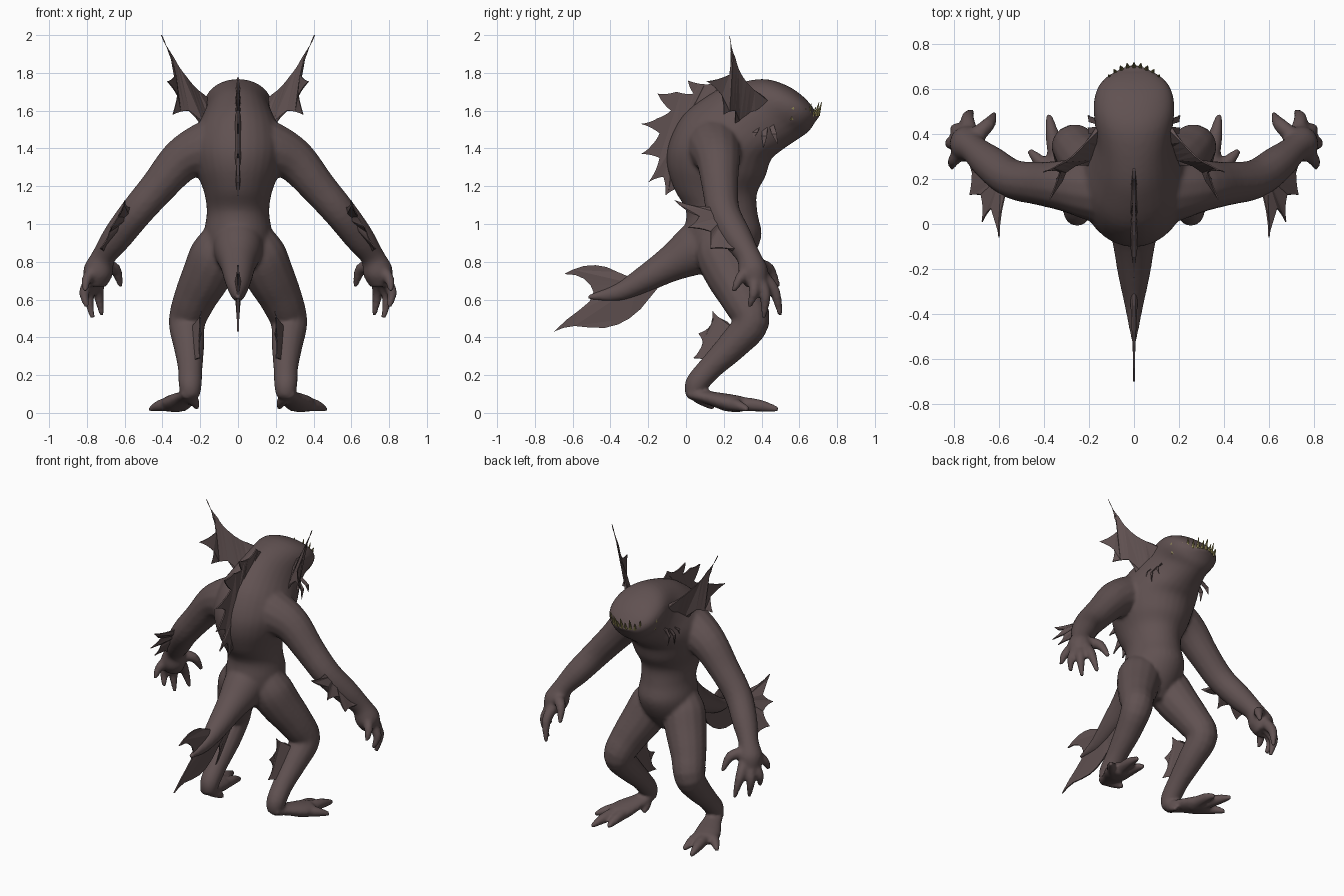
import bpy, bmesh, math
from mathutils import Vector as V


def material(name, rgb):
    m = bpy.data.materials.new(name)
    m.diffuse_color = (*rgb, 1)
    return m


SKIN = material("skin_brown", (0.118, 0.083, 0.083))
OLIVE = material("olive", (0.29, 0.25, 0.095))


def make(name, bm, mat):
    bmesh.ops.recalc_face_normals(bm, faces=bm.faces)
    me = bpy.data.meshes.new(name)
    bm.to_mesh(me)
    bm.free()
    me.materials.append(mat)
    ob = bpy.data.objects.new(name, me)
    bpy.context.collection.objects.link(ob)
    return ob


def spline(keys, steps=4):
    """Catmull-Rom through tuples of any length."""
    k = [keys[0]] + list(keys) + [keys[-1]]
    out = []
    for i in range(1, len(k) - 2):
        for s in range(steps):
            t = s / steps
            out.append([0.5 * (2 * b + (c - a) * t + (2 * a - 5 * b + 4 * c - d) * t * t
                               + (3 * b - a - 3 * c + d) * t ** 3)
                        for a, b, c, d in zip(k[i - 1], k[i], k[i + 1], k[i + 2])])
    return out + [list(keys[-1])]


def loft(bm, rings, n=20):
    """Skin rings given as centre, half-axis u, half-axis v."""
    rows = []
    for c, u, v in rings:
        rows.append([bm.verts.new(c + u * math.cos(2 * math.pi * i / n) + v * math.sin(2 * math.pi * i / n))
                     for i in range(n)])
    for a, b in zip(rows, rows[1:]):
        for i in range(n):
            bm.faces.new((a[i], a[(i + 1) % n], b[(i + 1) % n], b[i]))
    bm.faces.new(rows[0][::-1])
    bm.faces.new(rows[-1])


def trunk(bm, keys):
    """Keys: back y, back z, front y, front z, half width."""
    loft(bm, [(V((0, (a + c) / 2, (b + d) / 2)), V((w, 0, 0)), V((0, (c - a) / 2, (d - b) / 2)))
              for a, b, c, d, w in spline(keys)], 32)


def tube(bm, keys, side=1, flat=1.0):
    """Keys: x, y, z, radius; flat squashes the second cross axis."""
    p = spline([(k[0] * side, *k[1:]) for k in keys])
    rings, u = [], None
    for i, q in enumerate(p):
        t = (V(p[min(i + 1, len(p) - 1)][:3]) - V(p[max(i - 1, 0)][:3])).normalized()
        if u is None:
            u = t.cross(V((0, 0, 1)) if abs(t.z) < 0.9 else V((0, 1, 0)))
        u = (u - t * u.dot(t)).normalized()
        rings.append((V(q[:3]), u * q[3], u.cross(t) * q[3] * flat))
    loft(bm, rings, 14)


def fin(name, pts, thick, roots, bow=0.1, mirrored=True):
    """Spiked membrane with scalloped edges; the last `roots` points sit thick in the body."""
    pts = [V(p) for p in pts]
    mid = sum(pts, V()) / len(pts)
    bm = bmesh.new()
    ring, thick_ids = [], []
    for i, a in enumerate(pts):
        b = pts[(i + 1) % len(pts)]
        if i >= len(pts) - roots:
            thick_ids.append(len(ring))
        ring.append(bm.verts.new(a))
        if bow and i < len(pts) - roots:
            d = (b - a).normalized()
            inward = mid - (a + b) / 2
            inward = (inward - d * inward.dot(d)).normalized()
            for t in (0.25, 0.5, 0.75):
                ring.append(bm.verts.new(a.lerp(b, t) + inward * (b - a).length * bow * 4 * t * (1 - t)))
    face = bm.faces.new(ring)
    face.normal_update()
    bmesh.ops.triangulate(bm, faces=[face], ngon_method="EAR_CLIP")
    ob = make(name, bm, SKIN)
    g = ob.vertex_groups.new(name="root")
    g.add(thick_ids, 1.0, "REPLACE")
    s = ob.modifiers.new("thickness", "SOLIDIFY")
    s.thickness, s.offset = thick, 0
    s.vertex_group, s.thickness_vertex_group = "root", 0.2
    if mirrored:
        ob.modifiers.new("mirror", "MIRROR")
    return ob


# Body: torso and head, tail, limbs, fused into one skin
bm = bmesh.new()
trunk(bm, [(.10, .72, .25, .70, .07), (.0, .84, .35, .82, .16), (-.01, .95, .40, .94, .18),
           (.0, 1.07, .38, 1.05, .165), (-.06, 1.18, .375, 1.16, .18), (-.10, 1.31, .42, 1.25, .222),
           (-.09, 1.43, .45, 1.34, .245), (-.02, 1.57, .50, 1.385, .23), (.10, 1.67, .55, 1.42, .193),
           (.22, 1.73, .61, 1.46, .172), (.40, 1.768, .65, 1.49, .18), (.53, 1.735, .675, 1.525, .158),
           (.62, 1.675, .69, 1.55, .108), (.67, 1.62, .695, 1.57, .05)])
trunk(bm, [(.12, 1.06, .25, .78, .13), (.0, 1.0, .10, .74, .13), (-.12, .88, -.05, .70, .095),
           (-.26, .765, -.20, .64, .07), (-.38, .68, -.36, .59, .04), (-.52, .625, -.52, .60, .012)])
ARM = [(.05, .15, 1.42, .18), (.18, .155, 1.395, .145), (.30, .17, 1.335, .117), (.42, .18, 1.20, .097),
       (.54, .20, 1.06, .088), (.64, .27, .93, .08), (.71, .33, .83, .064), (.74, .355, .75, .08),
       (.755, .375, .68, .06)]
FINGERS = [[(.73, .41, .72, .036), (.74, .47, .64, .03), (.72, .50, .515, .013)],
           [(.765, .39, .70, .036), (.79, .42, .62, .03), (.77, .41, .50, .013)],
           [(.77, .36, .72, .034), (.815, .36, .64, .028), (.80, .335, .56, .013)],
           [(.75, .34, .77, .036), (.80, .285, .71, .028), (.81, .25, .64, .013)],
           [(.72, .38, .78, .038), (.65, .44, .76, .032), (.62, .49, .665, .013)]]
LEG = [(.08, .17, .93, .11), (.115, .19, .84, .138), (.165, .235, .73, .132), (.23, .30, .60, .113),
       (.27, .345, .48, .098), (.26, .25, .36, .083), (.253, .13, .24, .066), (.253, .055, .15, .062),
       (.25, .05, .09, .05)]
FOOT = [(.25, .02, .10, .05), (.28, .12, .08, .065), (.32, .22, .055, .085), (.34, .29, .045, .08)]
TOES = [[(.33, .24, .05, .04), (.36, .38, .04, .034), (.38, .49, .018, .014)],
        [(.33, .20, .05, .04), (.41, .27, .04, .032), (.468, .33, .018, .014)],
        [(.29, .22, .05, .04), (.29, .35, .04, .032), (.29, .44, .018, .014)],
        [(.25, .06, .08, .03), (.225, .11, .05, .024), (.22, .15, .025, .013)]]
for side in (1, -1):
    for limb in [ARM, LEG] + FINGERS:
        tube(bm, limb, side)
    tube(bm, FOOT, side, 0.55)
    for toe in TOES:
        tube(bm, toe, side)


def jaw(a, grow=0.0):
    return (.15 + grow) * math.sin(a), .485 + (.205 + grow) * math.cos(a), 1.538 + .035 * math.cos(a)


# Underbite lip
tube(bm, [(*jaw(math.radians(d)), .017) for d in range(-72, 73, 18)])
body = make("body", bm, SKIN)
r = body.modifiers.new("fuse", "REMESH")
r.mode, r.voxel_size, r.use_smooth_shade = "VOXEL", 0.011, True
s = body.modifiers.new("relax", "SMOOTH")
s.factor, s.iterations = 0.5, 7

# Back and tail fins on the centre line
mid = lambda pts: [(0, y, z) for y, z in pts]
fin("back_fin", mid([(.26, 1.73), (.20, 1.775), (.13, 1.74), (.01, 1.76), (.04, 1.69), (-.05, 1.70), (-.15, 1.69),
                     (-.08, 1.60), (-.15, 1.56), (-.24, 1.53), (-.14, 1.48), (-.18, 1.42), (-.24, 1.37),
                     (-.14, 1.35), (-.20, 1.22), (-.12, 1.25), (-.11, 1.15), (-.04, 1.19),
                     (-.07, 1.3), (-.06, 1.43), (.01, 1.56), (.12, 1.66)]), .045, 5, .06, False)
fin("tail_fin", mid([(-.30, .72), (-.36, .745), (-.42, .772), (-.48, .782), (-.54, .778), (-.60, .758), (-.645, .735),
                     (-.585, .73), (-.54, .71), (-.505, .675), (-.49, .64), (-.51, .59), (-.57, .54), (-.63, .495),
                     (-.70, .43), (-.65, .45), (-.59, .46), (-.51, .452), (-.43, .45), (-.36, .468), (-.30, .50),
                     (-.24, .55), (-.15, .66), (-.26, .68)]), .04, 2, 0, False)

# Paired fins
fin("ear_fin", [(.19, .39, 1.69), (.275, .30, 1.78), (.34, .26, 1.88), (.405, .23, 2.0),
                (.355, .235, 1.88), (.33, .23, 1.79), (.375, .11, 1.755), (.32, .19, 1.68), (.345, .20, 1.58),
                (.26, .26, 1.60), (.20, .26, 1.53), (.14, .36, 1.55), (.14, .45, 1.64)], .03, 2, .05)
fin("forearm_fin", [(.56, .17, 1.09), (.60, -.06, 1.125), (.635, .07, 1.04), (.675, .01, .98), (.68, .13, .96),
                    (.73, .13, .87), (.72, .26, .86), (.64, .27, .95), (.58, .21, 1.04)], .03, 3, .07)
fin("calf_fin", [(.21, .22, .48), (.195, .14, .54), (.20, .13, .46), (.195, .065, .42),
                 (.205, .09, .37), (.20, .04, .29), (.24, .12, .27), (.25, .27, .43)], .03, 2, .07)

# Gill flaps hanging under the cheeks
for i, (y, z, dy, dz) in enumerate([(.39, 1.54, -.05, -.11), (.42, 1.53, -.01, -.13), (.45, 1.53, .035, -.11)]):
    fin(f"gill_flap_{i + 1}", [(.15, y - .012, z), (.20, y + dy * .5 - .014, z + dz * .5),
                               (.20, y + dy, z + dz), (.205, y + dy * .5 + .014, z + dz * .5),
                               (.15, y + .012, z)], .012, 1, 0)

# Eyes
for side, label in ((1, "right"), (-1, "left")):
    bm = bmesh.new()
    bmesh.ops.create_uvsphere(bm, u_segments=20, v_segments=12, radius=.045)
    bmesh.ops.translate(bm, verts=bm.verts, vec=(side * .13, .556, 1.613))
    for f in bm.faces:
        f.smooth = True
    make(f"eye_{label}", bm, OLIVE)

# Teeth standing along the lower lip
bm = bmesh.new()
for i in range(15):
    a = math.radians(-70 + 10 * i)
    base, tip = V(jaw(a, .008)), V(jaw(a, .028)) + V((0, 0, .072 if i % 2 else .05))
    loft(bm, [(base, V((.012, 0, 0)), V((0, .012, 0))), (tip, V((.002, 0, 0)), V((0, .002, 0)))], 6)
make("teeth", bm, OLIVE)
